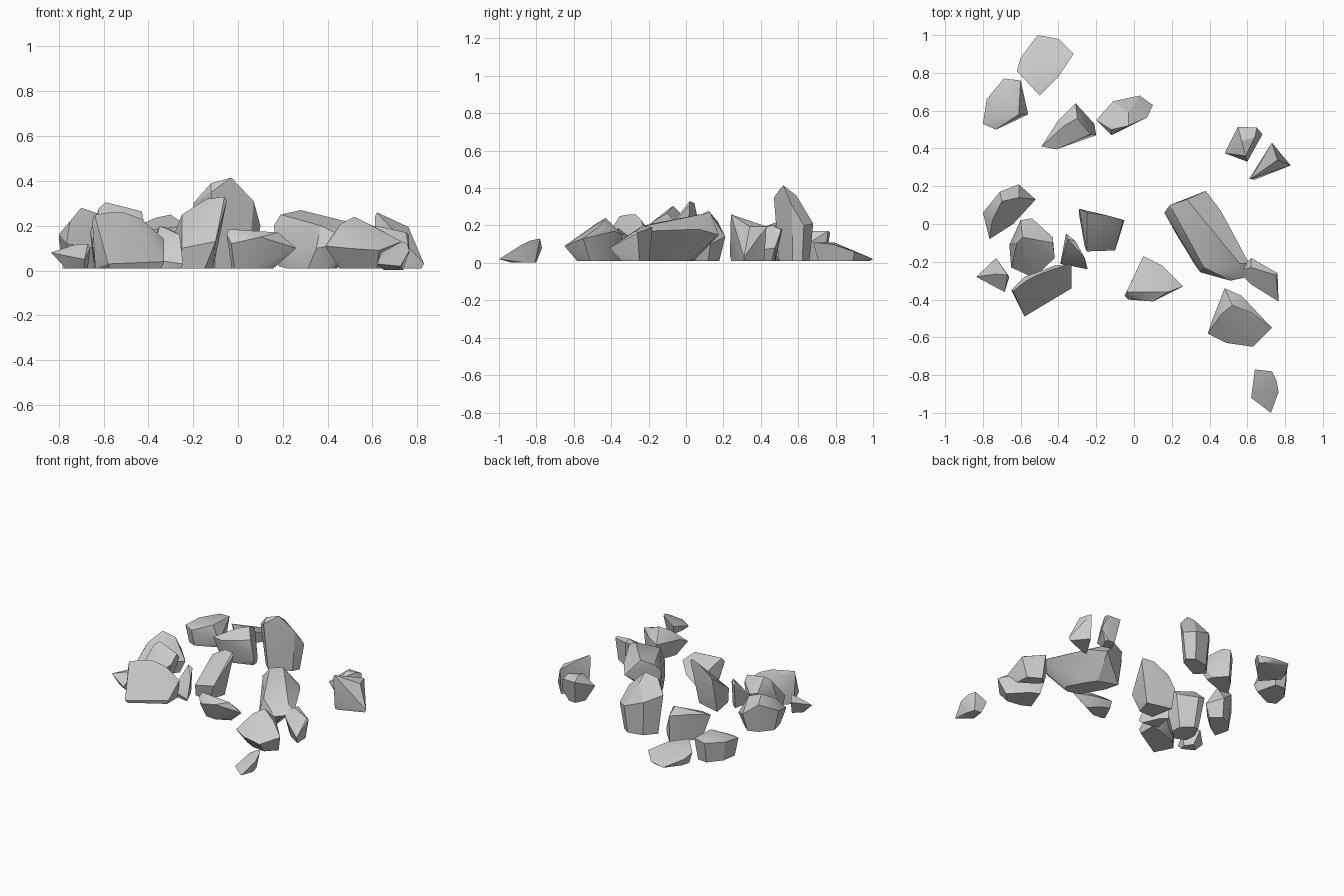
import bpy, bmesh
from math import radians
from mathutils import Vector


def rock(name, rim, crest, foot=0.85, shift=(0, 0), floor=0.01):
    """Chipped boulder: plan outline with heights, crest points, inset foot."""
    bm = bmesh.new()
    cx = sum(p[0] for p in rim) / len(rim)
    cy = sum(p[1] for p in rim) / len(rim)
    for x, y, z in rim:
        bm.verts.new((x, y, z))
        bm.verts.new((cx + shift[0] + (x - cx) * foot,
                      cy + shift[1] + (y - cy) * foot, floor))
    for p in crest:
        bm.verts.new(Vector(p))
    bmesh.ops.convex_hull(bm, input=bm.verts[:])
    loose = [v for v in bm.verts if not v.link_faces]
    bmesh.ops.delete(bm, geom=loose, context='VERTS')
    bmesh.ops.dissolve_limit(bm, angle_limit=radians(4),
                             verts=bm.verts[:], edges=bm.edges[:])
    bmesh.ops.recalc_face_normals(bm, faces=bm.faces[:])
    me = bpy.data.meshes.new(name)
    bm.to_mesh(me)
    bm.free()
    ob = bpy.data.objects.new(name, me)
    bpy.context.collection.objects.link(ob)
    bpy.ops.object.select_all(action='DESELECT')
    ob.select_set(True)
    bpy.context.view_layer.objects.active = ob
    bpy.ops.object.shade_smooth_by_angle(angle=radians(28))
    return ob


# back arc
rock("back_wedge_rock",
     [(-.51, 1.0, .02), (-.40, .98, .03), (-.32, .90, .06), (-.40, .78, .10),
      (-.50, .68, .11), (-.62, .81, .09), (-.60, .88, .06)],
     [(-.50, .79, .11)], 0.85)
rock("back_left_rock",
     [(-.69, .77, .16), (-.60, .76, .17), (-.56, .58, .06), (-.73, .50, .13),
      (-.80, .53, .14), (-.78, .66, .15)],
     [(-.68, .75, .17), (-.61, .58, .17)], 0.83)
rock("back_ridge_rock",
     [(-.49, .41, .18), (-.40, .55, .21), (-.31, .64, .21), (-.21, .53, .05),
      (-.20, .47, .07), (-.41, .395, .18)],
     [(-.30, .56, .25), (-.37, .52, .235), (-.23, .475, .20)], 0.78, (.01, .02))
rock("tall_rock",
     [(-.20, .55, .30), (-.11, .65, .26), (.03, .68, .21), (.10, .63, .20),
      (.07, .565, .31), (-.12, .47, .35)],
     [(-.03, .52, .415), (-.12, .50, .39), (-.03, .59, .36)], 0.78)

# right pair
rock("right_block_rock",
     [(.48, .375, .12), (.55, .515, .18), (.65, .51, .18), (.68, .475, .08),
      (.60, .33, .06)],
     [(.57, .44, .20), (.64, .46, .20), (.59, .36, .18)], 0.5)
rock("right_shard_rock",
     [(.61, .24, .24), (.73, .43, .195), (.83, .31, .03), (.64, .235, .04)],
     [(.62, .24, .26), (.76, .34, .195)], 0.9)

# large slab leaning over its foot, and its neighbours
rock("large_slab",
     [(.16, .06, .20), (.35, -.255, .10), (.51, -.30, .13), (.58, -.285, .15),
      (.61, -.21, .17), (.46, .07, .18), (.38, .175, .15)],
     [(.19, .10, .25), (.28, .13, .27), (.37, -.23, .20), (.56, -.21, .20),
      (.18, .05, .02)],
     0.5, (-.08, -.02))
rock("slab_side_rock",
     [(.55, -.25, .15), (.62, -.18, .19), (.76, -.26, .16), (.765, -.41, .08),
      (.62, -.32, .14)],
     [(.62, -.23, .20), (.75, -.27, .17)], 0.65, (0, .02))
rock("front_right_rock",
     [(.48, -.34, .15), (.57, -.38, .17), (.73, -.55, .13), (.63, -.65, .09),
      (.49, -.63, .10), (.39, -.58, .11), (.41, -.52, .14)],
     [(.52, -.43, .24), (.46, -.48, .21), (.62, -.47, .19)], 0.7, (.02, .03))
rock("front_chip_rock",
     [(.64, -.77, .08), (.73, -.78, .13), (.765, -.89, .09), (.725, -1.0, .02),
      (.62, -.92, .03)],
     [(.755, -.83, .12)], 0.6, (0, .01), 0.003)

# centre rocks
rock("front_centre_rock",
     [(-.05, -.38, .16), (.05, -.17, .04), (.15, -.22, .06), (.26, -.33, .10),
      (.10, -.41, .15), (-.03, -.40, .12)],
     [(-.04, -.36, .185), (.18, -.36, .17)], 0.6, (-.03, .02))
rock("centre_peak_rock",
     [(-.29, .08, .15), (-.05, .02, .31), (-.10, -.14, .13), (-.25, -.145, .10)],
     [(-.06, .02, .33), (-.14, .045, .32), (-.25, .06, .25)], 0.75, (-.03, 0))
rock("small_shard_rock",
     [(-.36, -.05, .18), (-.31, -.09, .19), (-.245, -.24, .03),
      (-.33, -.21, .05), (-.39, -.21, .05)],
     [(-.35, -.08, .20), (-.26, -.18, .16)], 0.85)

# left cluster
rock("front_left_rock",
     [(-.65, -.35, .22), (-.58, -.28, .23), (-.42, -.22, .20),
      (-.33, -.21, .14), (-.33, -.34, .04), (-.58, -.49, .03)],
     [(-.64, -.355, .25), (-.51, -.27, .26), (-.43, -.24, .23),
      (-.57, -.30, .26)], 0.92)
rock("left_round_rock",
     [(-.66, -.11, .17), (-.60, .02, .22), (-.54, .03, .20), (-.43, -.07, .23),
      (-.42, -.18, .22), (-.53, -.285, .12), (-.65, -.23, .12)],
     [(-.59, -.07, .305), (-.43, -.10, .265), (-.62, -.10, .28)],
     0.65, (-.02, -.02))
rock("left_block_rock",
     [(-.80, .06, .16), (-.71, .17, .22), (-.61, .21, .14), (-.52, .13, .10),
      (-.64, .0, .10), (-.765, -.08, .12)],
     [(-.70, .12, .28), (-.61, .14, .25), (-.75, .02, .22)], 0.75)
rock("left_chip_rock",
     [(-.835, -.28, .08), (-.73, -.18, .11), (-.66, -.28, .10),
      (-.685, -.36, .05)],
     [(-.67, -.27, .12), (-.73, -.265, .115)], 0.55, (.02, 0), 0.01)
